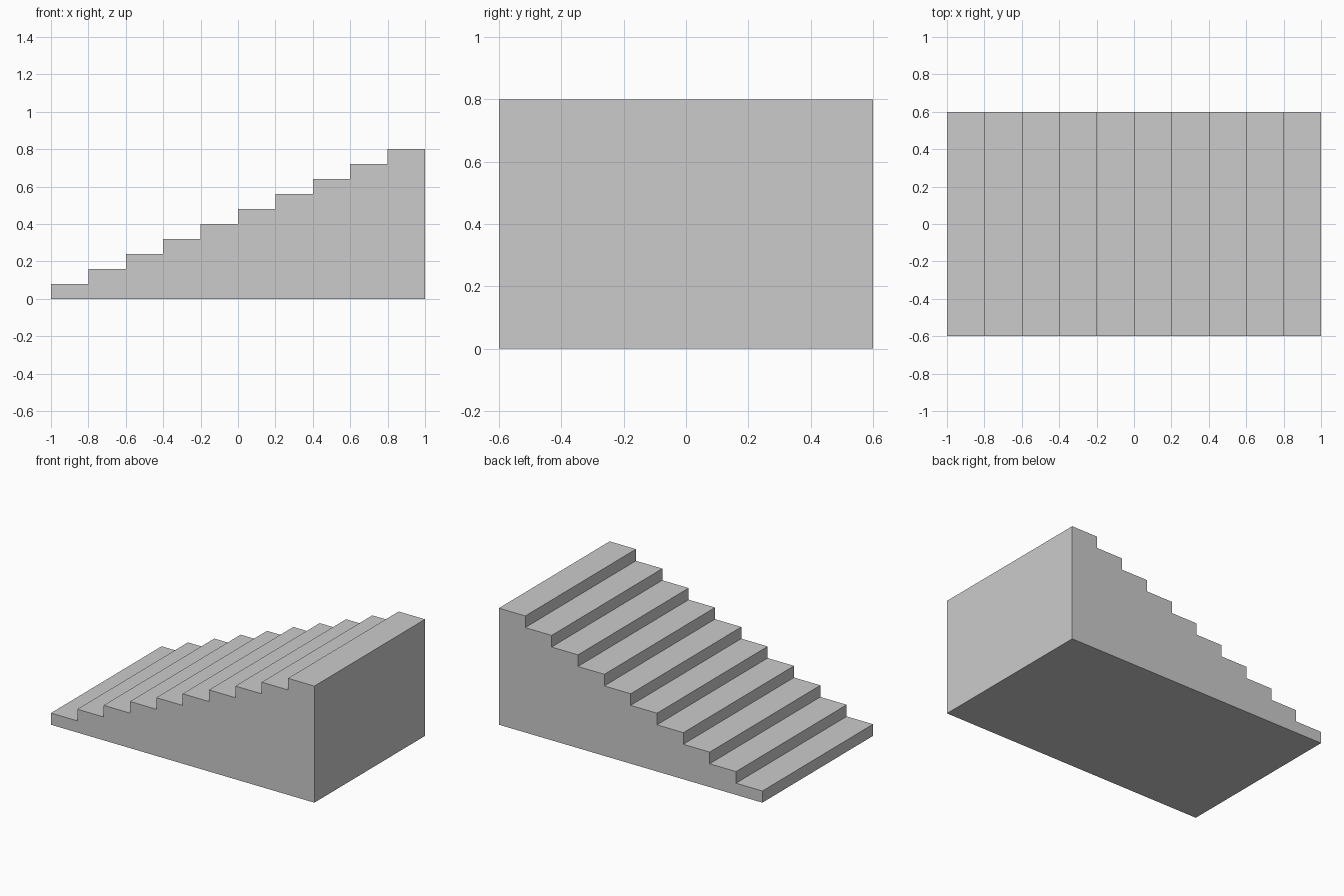
import bpy, bmesh

if "Cube" in bpy.data.objects:
    bpy.data.objects.remove(bpy.data.objects["Cube"])

STEPS = 10
LENGTH, WIDTH, HEIGHT = 2.0, 1.2, 0.8
run, rise = LENGTH / STEPS, HEIGHT / STEPS

# Stepped side profile in the xz plane, rising towards +x
profile = [(-LENGTH / 2, 0)]
for i in range(STEPS):
    x, z = -LENGTH / 2 + i * run, (i + 1) * rise
    profile += [(x, z), (x + run, z)]
profile.append((LENGTH / 2, 0))

# Solid staircase: profile extruded across the width
bm = bmesh.new()
front = [bm.verts.new((x, -WIDTH / 2, z)) for x, z in profile]
back = [bm.verts.new((x, WIDTH / 2, z)) for x, z in profile]
bm.faces.new(front)
bm.faces.new(back[::-1])
for i in range(len(profile)):
    j = (i + 1) % len(profile)
    bm.faces.new((front[i], back[i], back[j], front[j]))
bmesh.ops.recalc_face_normals(bm, faces=bm.faces)

mesh = bpy.data.meshes.new("staircase")
bm.to_mesh(mesh)
bm.free()
bpy.context.collection.objects.link(bpy.data.objects.new("staircase", mesh))
